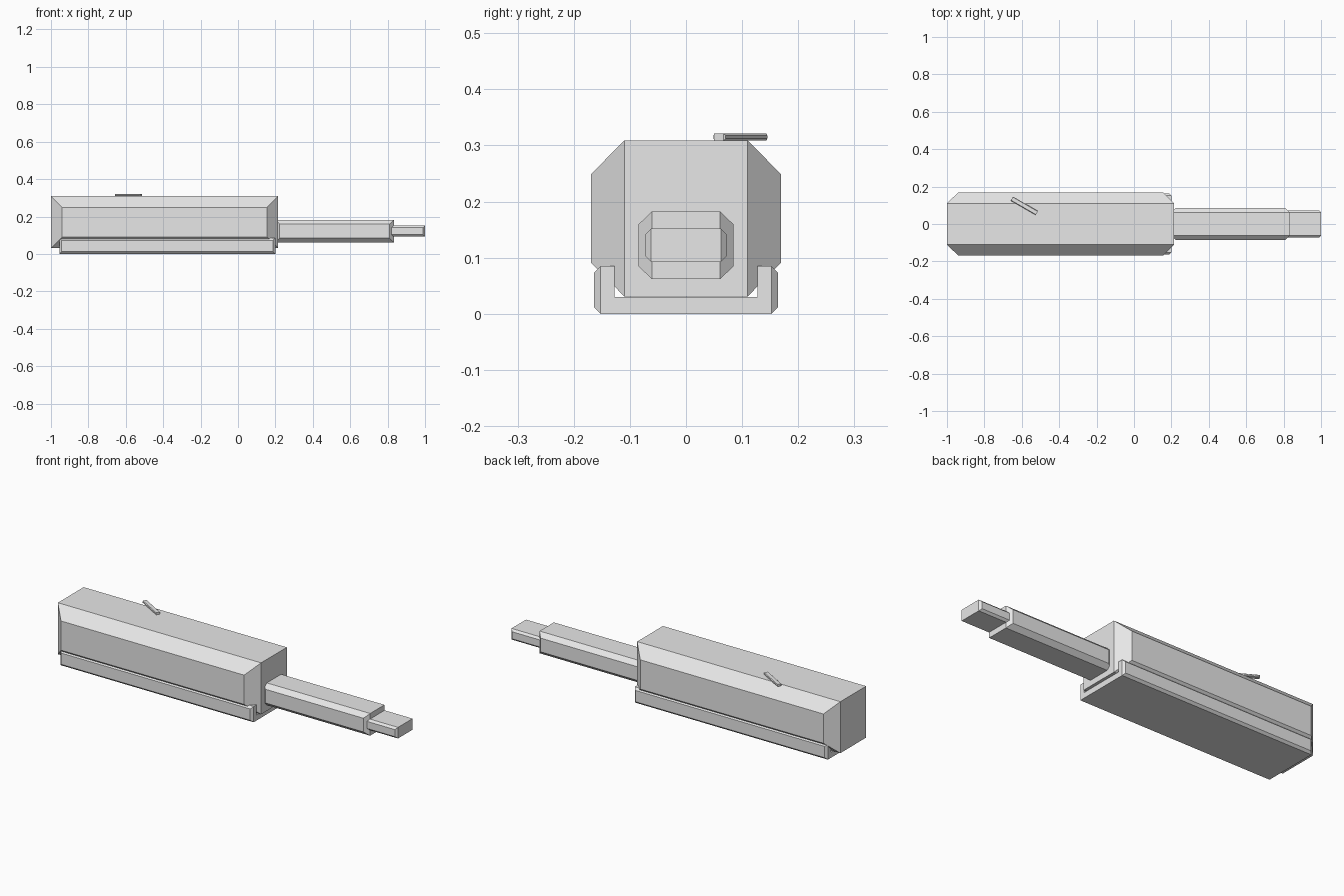
import bpy
import bmesh
import math

cube = bpy.data.objects.get("Cube")
if cube:
    bpy.data.objects.remove(cube, do_unlink=True)

COLOR = (0.8, 0.8, 0.8, 1)
grey = bpy.data.materials.new("light_grey")
grey.use_nodes = True
grey.diffuse_color = COLOR
grey.node_tree.nodes["Principled BSDF"].inputs["Base Color"].default_value = COLOR


def block(name, x, y, z, bulge=0.0, inset=0.0):
    """Box whose two y sides swell outward to a smaller rectangular face."""
    rings = [(y[0], 0), (y[1], 0)]
    if bulge:
        rings = [(y[0] - bulge, inset)] + rings + [(y[1] + bulge, inset)]
    bm = bmesh.new()
    loops = []
    for py, d in rings:
        corners = [(x[0] + d, z[0] + d), (x[1] - d, z[0] + d),
                   (x[1] - d, z[1] - d), (x[0] + d, z[1] - d)]
        loops.append([bm.verts.new((px, py, pz)) for px, pz in corners])
    bm.faces.new(loops[0])
    bm.faces.new(loops[-1][::-1])
    for a, b in zip(loops, loops[1:]):
        for i in range(4):
            j = (i + 1) % 4
            bm.faces.new((a[i], b[i], b[j], a[j]))
    bmesh.ops.recalc_face_normals(bm, faces=bm.faces)
    mesh = bpy.data.meshes.new(name)
    bm.to_mesh(mesh)
    bm.free()
    mesh.materials.append(grey)
    obj = bpy.data.objects.new(name, mesh)
    bpy.context.collection.objects.link(obj)
    return obj


# Main housing and the two-stage barrel
block("housing", (-1.0, 0.215), (-0.11, 0.11), (0.031, 0.309), 0.059, 0.06)
block("barrel", (0.2, 0.833), (-0.061, 0.061), (0.062, 0.182), 0.024, 0.023)
block("barrel_tip", (0.81, 1.0), (-0.062, 0.062), (0.092, 0.152), 0.011, 0.011)

# Channel-shaped tray under the housing
tray = block("tray", (-0.955, 0.2), (-0.152, 0.152), (0.0, 0.085), 0.012, 0.012)
cutter = block("tray_cutter", (-1.2, 0.5), (-0.127, 0.127), (0.03, 0.2))
cutter.hide_render = True
cut = tray.modifiers.new("channel", "BOOLEAN")
cut.operation = "DIFFERENCE"
cut.solver = "EXACT"
cut.object = cutter
bpy.context.view_layer.objects.active = tray
bpy.ops.object.modifier_apply(modifier=cut.name)
bpy.data.objects.remove(cutter, do_unlink=True)

# Small slanted bar on the roof
bar = block("roof_bar", (-0.077, 0.077), (-0.0095, 0.0095), (-0.006, 0.006), 0.003, 0.003)
bar.location = (-0.586, 0.097, 0.315)
bar.rotation_euler.z = math.radians(-30)
